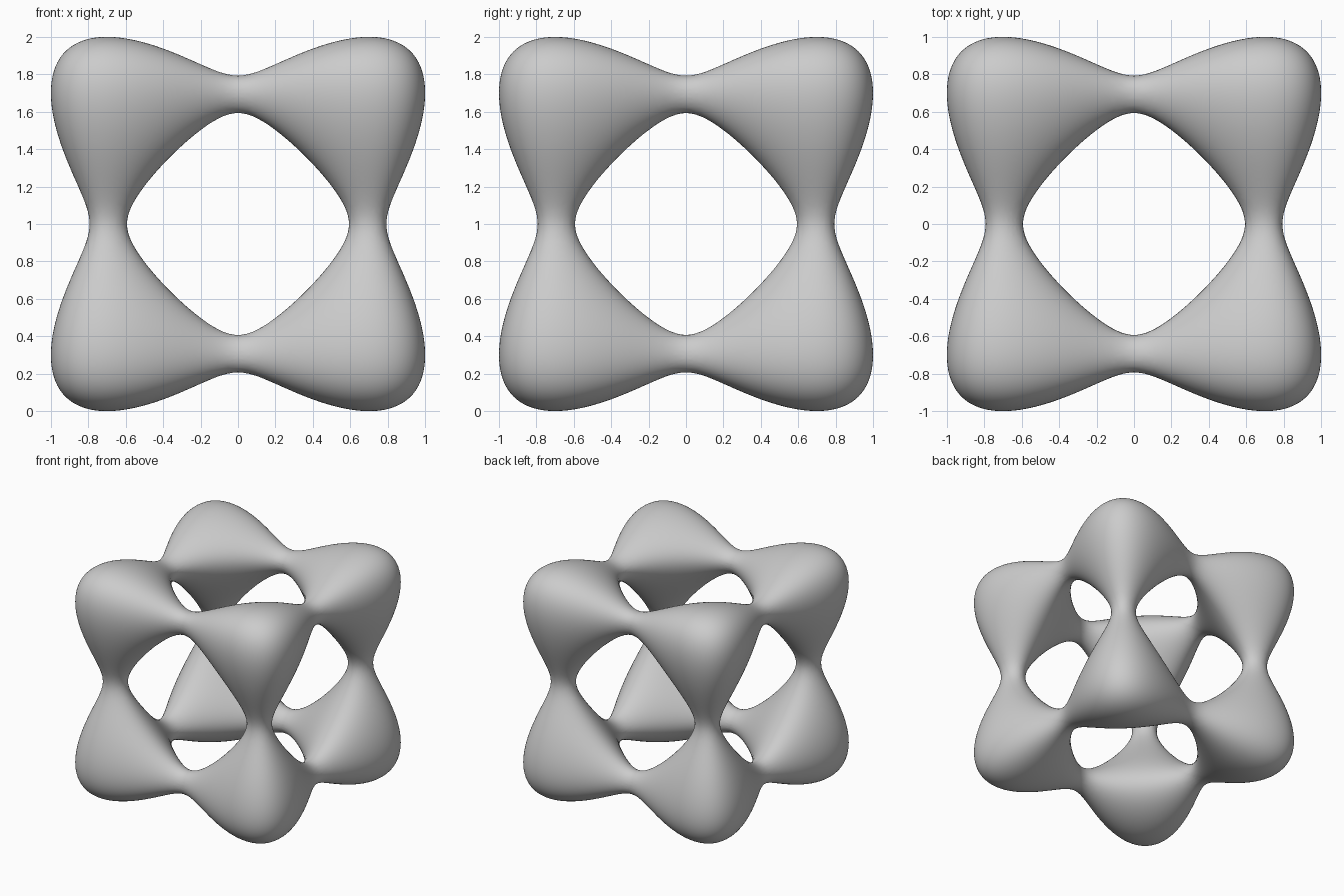
import bpy, bmesh
from mathutils import Vector

cube = bpy.data.objects.get("Cube")
if cube:
    bpy.data.objects.remove(cube, do_unlink=True)

# Surface: sum of (x^2 - A)^2 over the three axes = R2, a sphere in squared space
A = 2.5
R2 = 6.75
EXTENT = (A + R2 ** 0.5) ** 0.5


def project(p):
    """Slide a point along the gradient on to the surface."""
    for _ in range(6):
        u = [c * c - A for c in p]
        grad = Vector([4 * c * v for c, v in zip(p, u)])
        p = p - grad * ((sum(v * v for v in u) - R2) / grad.length_squared)
    return p


# One corner lobe: a sphere cut by three planes, then unsquared
bm = bmesh.new()
bmesh.ops.create_icosphere(bm, subdivisions=5, radius=R2 ** 0.5)
for axis in range(3):
    normal = Vector((0, 0, 0))
    normal[axis] = 1
    bmesh.ops.bisect_plane(bm, geom=bm.verts[:] + bm.edges[:] + bm.faces[:],
                           dist=0.01, plane_co=normal * -A, plane_no=normal,
                           clear_inner=True)
for v in bm.verts:
    p = Vector([0 if c + A < 0.0101 else (c + A) ** 0.5 for c in v.co])
    v.co = project(p)
bmesh.ops.triangulate(bm, faces=bm.faces[:])

# Refine the stretched faces around the necks
for limit in (0.14, 0.1, 0.08):
    long_edges = [e for e in bm.edges if e.calc_length() > limit]
    if long_edges:
        bmesh.ops.subdivide_edges(bm, edges=long_edges, cuts=1)
        bmesh.ops.triangulate(bm, faces=bm.faces[:])
        for v in bm.verts:
            v.co = project(v.co)

bmesh.ops.scale(bm, vec=Vector((1, 1, 1)) / EXTENT, verts=bm.verts[:])
bmesh.ops.recalc_face_normals(bm, faces=bm.faces[:])
# Normals point away from the lobe centre
centre = Vector((1, 1, 1)) * (A ** 0.5 / EXTENT)
far = max(bm.faces, key=lambda f: f.calc_center_median().length)
if far.normal.dot(far.calc_center_median() - centre) < 0:
    bmesh.ops.reverse_faces(bm, faces=bm.faces[:])
for f in bm.faces:
    f.smooth = True

mesh = bpy.data.meshes.new("lobed_cube_frame")
bm.to_mesh(mesh)
bm.free()
frame = bpy.data.objects.new("lobed_cube_frame", mesh)
bpy.context.collection.objects.link(frame)
frame.location.z = 1

# Mirror the lobe into all eight corners
mirror = frame.modifiers.new("eight_corners", 'MIRROR')
mirror.use_axis = (True, True, True)
mirror.use_mirror_merge = True
mirror.merge_threshold = 0.0005

# Plain grey
grey = bpy.data.materials.new("light grey")
grey.use_nodes = True
grey.diffuse_color = (0.6, 0.6, 0.6, 1)
grey.node_tree.nodes["Principled BSDF"].inputs["Base Color"].default_value = (0.6, 0.6, 0.6, 1)
mesh.materials.append(grey)
